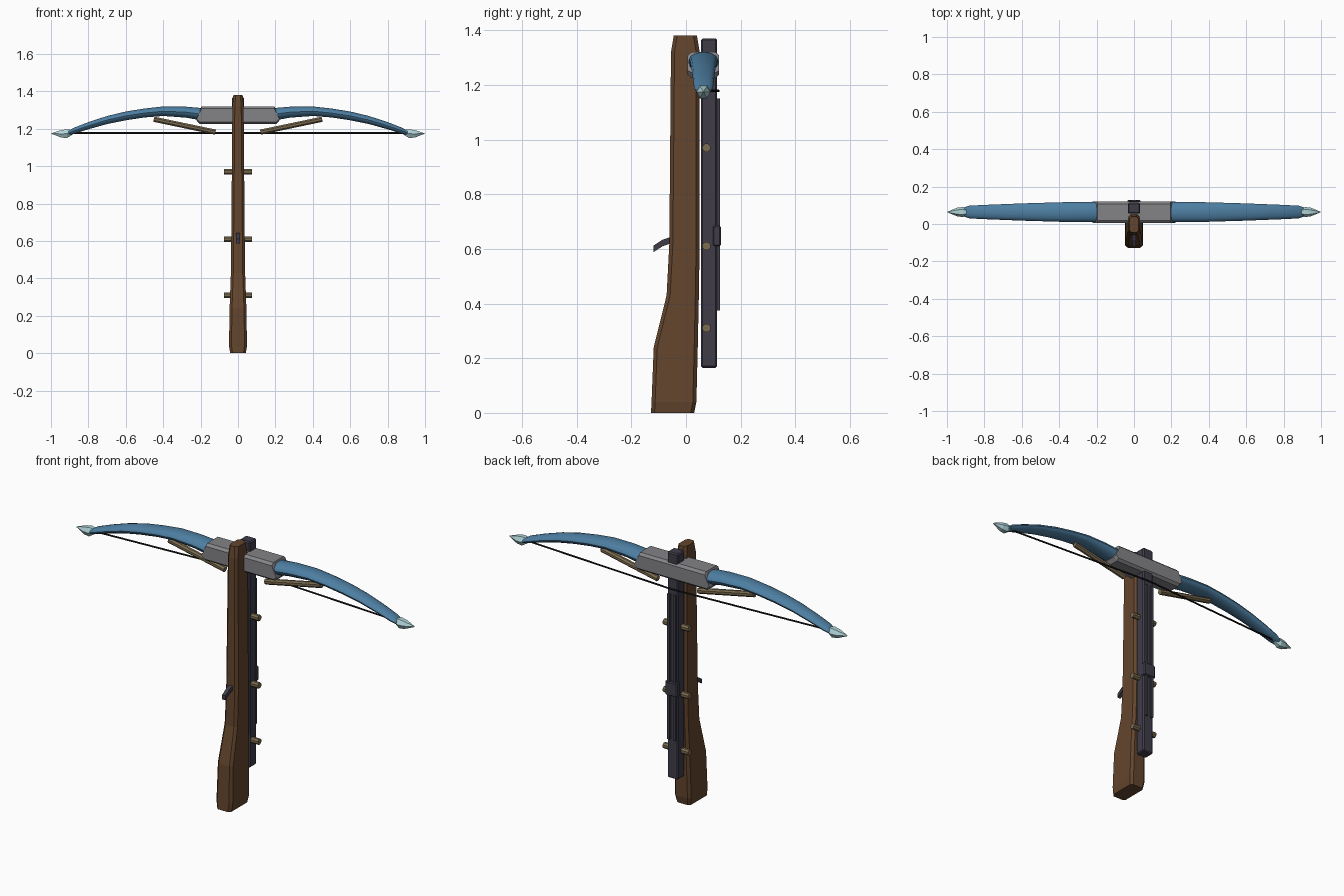
import bpy, bmesh, math
from mathutils import Vector

cube = bpy.data.objects.get("Cube")
if cube:
    bpy.data.objects.remove(cube, do_unlink=True)


def material(name, rgb):
    m = bpy.data.materials.new(name)
    m.use_nodes = True
    m.diffuse_color = (*rgb, 1)
    m.node_tree.nodes["Principled BSDF"].inputs["Base Color"].default_value = (*rgb, 1)
    return m


WOOD = material("brown wood", (0.125, 0.06, 0.026))
IRON = material("dark iron", (0.05, 0.046, 0.066))
STEEL = material("grey steel", (0.23, 0.23, 0.245))
BLUE = material("blue limb", (0.075, 0.21, 0.36))
PALE = material("pale tip", (0.43, 0.65, 0.68))
TAN = material("tan pin", (0.2, 0.15, 0.08))
CORD = material("dark cord", (0.012, 0.012, 0.014))


def finish(name, bm, mat, bevel=0, smooth=False):
    bmesh.ops.recalc_face_normals(bm, faces=bm.faces)
    me = bpy.data.meshes.new(name)
    bm.to_mesh(me)
    bm.free()
    me.materials.append(mat)
    ob = bpy.data.objects.new(name, me)
    bpy.context.collection.objects.link(ob)
    if bevel:
        mod = ob.modifiers.new("Bevel", "BEVEL")
        mod.width, mod.segments = bevel, 1
    if smooth:
        bpy.ops.object.select_all(action="DESELECT")
        ob.select_set(True)
        bpy.context.view_layer.objects.active = ob
        bpy.ops.object.shade_smooth_by_angle(angle=math.radians(40))
    return ob


def loft(name, rings, mat, smooth=False):
    """Skin a list of equal-length point rings and cap both ends."""
    bm = bmesh.new()
    rows = [[bm.verts.new(p) for p in ring] for ring in rings]
    n = len(rows[0])
    for a, b in zip(rows, rows[1:]):
        for i in range(n):
            j = (i + 1) % n
            bm.faces.new((a[i], a[j], b[j], b[i]))
    bm.faces.new(rows[0])
    bm.faces.new(rows[-1])
    return finish(name, bm, mat, smooth=smooth)


def box(name, lo, hi, mat, bevel=0):
    bm = bmesh.new()
    bmesh.ops.create_cube(bm, size=1)
    for v in bm.verts:
        v.co = [a + (b - a) * (c + 0.5) for a, b, c in zip(lo, hi, v.co)]
    return finish(name, bm, mat, bevel)


def rod(name, a, b, r, mat, sides=8):
    a, b = Vector(a), Vector(b)
    turn = (b - a).to_track_quat("Z", "Y")
    ring = [turn @ Vector((r * math.cos(t), r * math.sin(t), 0))
            for t in [math.tau * (i + 0.5) / sides for i in range(sides)]]
    return loft(name, [[p + v for v in ring] for p in (a, b)], mat)


# Stock: chamfered section; rows are z, front y, back y, half width
def stock_ring(z, y0, y1, w, c=0.013):
    half = [(w - c, y0), (w, y0 + c), (w, y1 - c), (w - c, y1)]
    return [(x, y, z) for x, y in half] + [(-x, y, z) for x, y in reversed(half)]


loft("stock", [stock_ring(*row) for row in [
    (0, -0.128, 0.03, 0.042), (0.04, -0.126, 0.038, 0.048),
    (0.24, -0.118, 0.043, 0.045), (0.43, -0.071, 0.047, 0.038),
    (0.62, -0.061, 0.05, 0.036), (1.32, -0.055, 0.05, 0.03),
    (1.38, -0.045, 0.04, 0.025)]], WOOD)

# Barrel rail, twin guide strips and slider
box("rail", (-0.032, 0.055, 0.165), (0.032, 0.114, 1.37), IRON, 0.006)
for side, s in (("left", 1), ("right", -1)):
    x0, x1 = sorted((s * 0.01, s * 0.025))
    box(side + "_guide_strip", (x0, 0.11, 0.375), (x1, 0.125, 1.15), IRON)
box("slider", (-0.036, 0.097, 0.61), (0.036, 0.128, 0.685), IRON, 0.005)

# Cross pins
for name, z in (("upper", 0.97), ("middle", 0.61), ("lower", 0.31)):
    rod(name + "_pin", (-0.075, 0.075, z), (0.075, 0.075, z), 0.016, TAN)

# Trigger
path = [(-0.045, 0.635), (-0.085, 0.622), (-0.119, 0.6)]
loft("trigger", [[(sx * 0.01, y, z + sz * 0.012)
                  for sx, sz in ((1, 1), (-1, 1), (-1, -1), (1, -1))]
                 for y, z in path], IRON)

# Steel mount holding both limbs
half = [(0.195, 1.32), (0.205, 1.29), (0.222, 1.245), (0.205, 1.225)]
front = half + [(-x, z) for x, z in reversed(half)]
mid = 1.272


def mount_ring(y, k):
    return [(x, y, mid + (z - mid) * k) for x, z in front]


loft("limb_mount", [mount_ring(0.006, 0.74), mount_ring(0.02, 1),
                    mount_ring(0.108, 1), mount_ring(0.121, 0.74)], STEEL)

# Bow limbs, spear tips and struts; limb rows are x, top z, bottom z, half depth
LIMB = [(0.17, 1.31, 1.24, 0.054), (0.28, 1.319, 1.259, 0.054), (0.4, 1.32, 1.268, 0.052),
        (0.5, 1.309, 1.26, 0.049), (0.6, 1.293, 1.245, 0.046), (0.7, 1.269, 1.225, 0.042),
        (0.8, 1.236, 1.197, 0.038), (0.88, 1.205, 1.172, 0.034), (0.905, 1.19, 1.165, 0.026)]
TIP = [(0.885, 1.181, 0.014), (0.915, 1.174, 0.027), (0.945, 1.173, 0.023), (0.997, 1.175, 0.002)]
YC = 0.064


def oval(x, z, ry, rz, sides):
    angles = [math.tau * i / sides for i in range(sides)]
    return [(x, YC + ry * math.cos(t), z + rz * math.sin(t)) for t in angles]


for side, s in (("left", 1), ("right", -1)):
    loft(side + "_limb", [oval(s * x, (a + b) / 2, d, (a - b) / 2, 14)
                          for x, a, b, d in LIMB], BLUE, True)
    loft(side + "_tip", [oval(s * x, z, r, r, 6) for x, z, r in TIP], PALE)
    rod(side + "_strut", (s * 0.12, YC, 1.182), (s * 0.45, YC, 1.251), 0.015, TAN)
    rod(side + "_string", (s * 0.91, YC, 1.178), (0, 0.119, 1.178), 0.005, CORD, 6)
